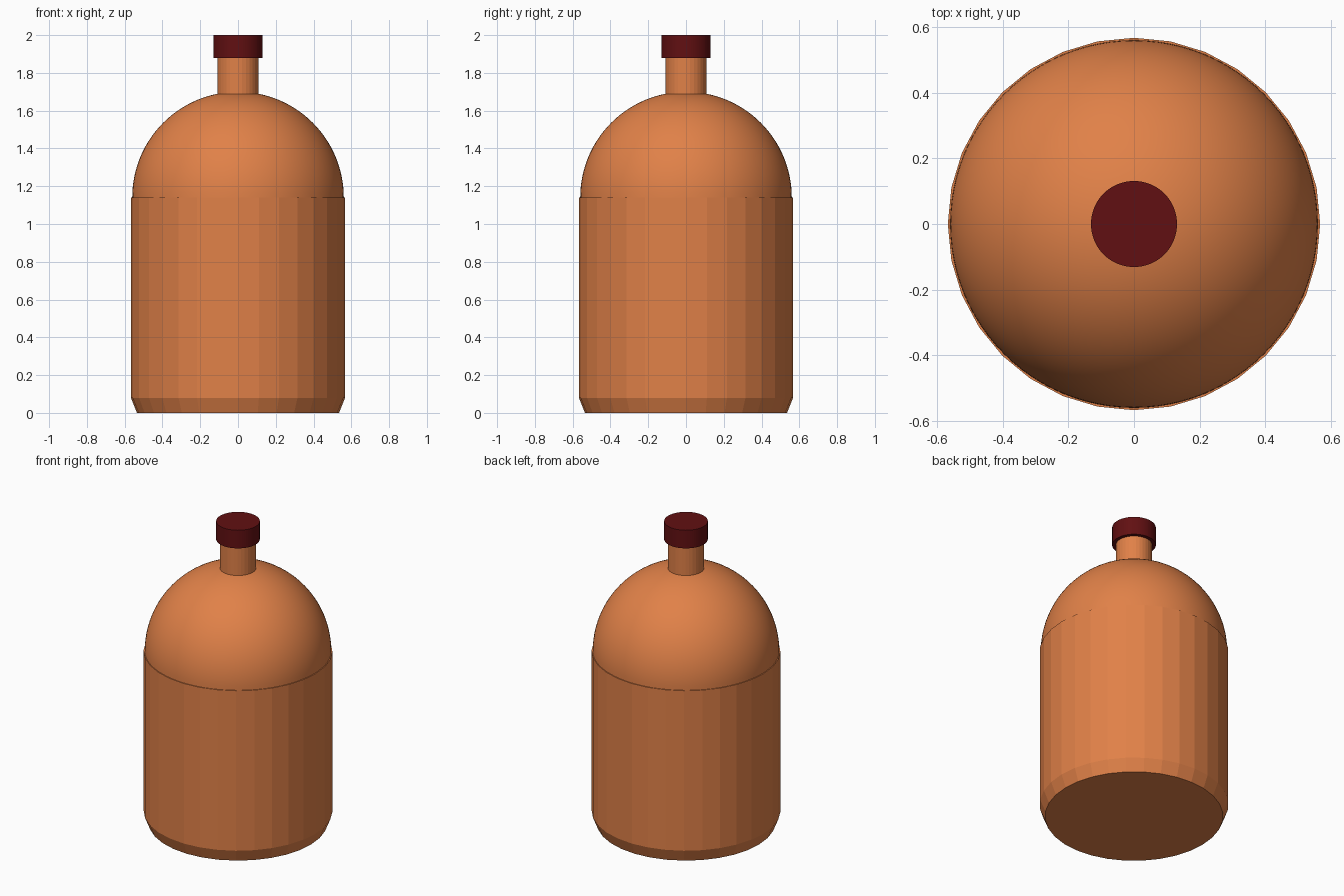
import bpy
import bmesh
import math

cube = bpy.data.objects.get("Cube")
if cube:
    bpy.data.objects.remove(cube, do_unlink=True)


def make_material(name, colour):
    mat = bpy.data.materials.new(name)
    mat.use_nodes = True
    mat.diffuse_color = colour
    mat.node_tree.nodes["Principled BSDF"].inputs["Base Color"].default_value = colour
    return mat


def lathe(name, profile, sides, mat, smooth=False):
    """Spin a (radius, height) profile around z; zero radius closes to a pole."""
    bm = bmesh.new()
    rings = []
    for r, z in profile:
        if r < 1e-5:
            rings.append([bm.verts.new((0, 0, z))] * sides)
        else:
            angles = [math.tau * i / sides for i in range(sides)]
            rings.append([bm.verts.new((r * math.cos(a), r * math.sin(a), z)) for a in angles])
    for low, high in zip(rings, rings[1:]):
        for i in range(sides):
            j = (i + 1) % sides
            corners = dict.fromkeys([low[i], low[j], high[j], high[i]])
            bm.faces.new(list(corners))
    # Flat discs close any open end
    for ring, flip in ((rings[0], True), (rings[-1], False)):
        if ring[0] is not ring[1]:
            bm.faces.new(ring[::-1] if flip else ring)
    mesh = bpy.data.meshes.new(name)
    bm.to_mesh(mesh)
    bm.free()
    mesh.materials.append(mat)
    obj = bpy.data.objects.new(name, mesh)
    bpy.context.collection.objects.link(obj)
    if smooth:
        bpy.ops.object.select_all(action="DESELECT")
        obj.select_set(True)
        bpy.context.view_layer.objects.active = obj
        bpy.ops.object.shade_smooth_by_angle(angle=math.radians(30))
    return obj


amber = make_material("amber orange", (0.75, 0.22, 0.065, 1))
maroon = make_material("dark maroon", (0.12, 0.005, 0.006, 1))

# Faceted body with a tapered foot
shoulder = 1.14
lathe("body", [(0.535, 0), (0.567, 0.08), (0.567, shoulder)], 32, amber)

# Rounded shoulder dome, slightly narrower than the body
dome_radius, steps = 0.56, 32
arc = [math.pi / 2 * k / steps for k in range(steps + 1)]
dome = [(dome_radius * math.cos(a), shoulder + dome_radius * math.sin(a)) for a in arc]
lathe("shoulder_dome", dome, 96, amber, smooth=True)

# Neck and cap
lathe("neck", [(0.109, 1.6), (0.109, 1.9)], 32, amber)
lathe("cap", [(0.131, 1.88), (0.131, 2.0)], 64, maroon)
